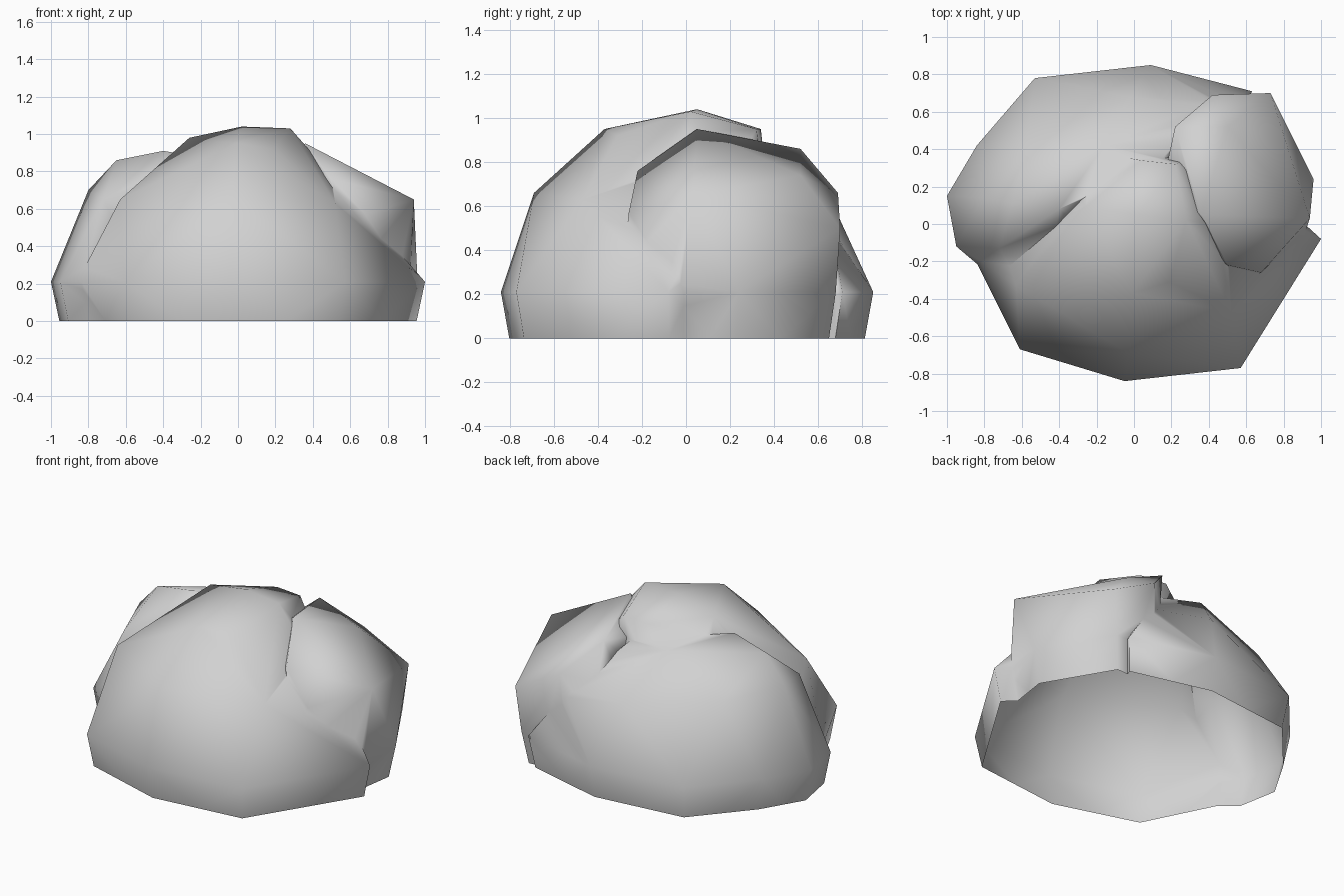
import bpy
import bmesh
from math import radians
from mathutils import Vector

default_cube = bpy.data.objects.get("Cube")
if default_cube:
    bpy.data.objects.remove(default_cube, do_unlink=True)

WAIST = 0.21      # height of the widest ring
FOOT_TAPER = 0.91  # inward taper of the buried foot

stone = bpy.data.materials.new("light_grey_stone")
stone.use_nodes = True
stone.diffuse_color = (0.64, 0.64, 0.64, 1)
stone.node_tree.nodes["Principled BSDF"].inputs["Base Color"].default_value = stone.diffuse_color


def make_lobe(name, waist, upper):
    """Convex boulder: a waist outline, a tapered foot below it and upper corners."""
    bm = bmesh.new()
    for x, y in waist:
        bm.verts.new((x, y, WAIST))
        bm.verts.new((x * FOOT_TAPER, y * FOOT_TAPER, -WAIST))
    for corner in upper:
        bm.verts.new(corner)
    hull = bmesh.ops.convex_hull(bm, input=bm.verts[:])
    unused = {g for g in hull["geom_interior"] + hull["geom_unused"]
              if isinstance(g, bmesh.types.BMVert)}
    bmesh.ops.delete(bm, geom=list(unused), context="VERTS")
    bmesh.ops.recalc_face_normals(bm, faces=bm.faces[:])
    mesh = bpy.data.meshes.new(name)
    bm.to_mesh(mesh)
    bm.free()
    mesh.materials.append(stone)
    lobe = bpy.data.objects.new(name, mesh)
    bpy.context.collection.objects.link(lobe)
    return lobe


# Main lobe: front and crown
rock = make_lobe(
    "rock",
    [(-.86, -.17), (-.61, -.67), (-.05, -.84), (.57, -.77), (1, -.08), (.45, .42), (-.4, .42)],
    [(-.63, -.33, .65), (-.03, -.69, .66), (.52, -.47, .63), (-.01, -.37, .95),
     (.19, -.31, .92), (-.26, .09, .98), (.02, .05, 1.04), (.28, .02, 1.03),
     (.22, .32, .95), (.04, .34, .95)])

# Left lobe
left_lobe = make_lobe(
    "left_lobe",
    [(.92, -.03), (.96, .24), (.7, .68), (.4, .66), (.2, 0), (.6, -.3)],
    [(.94, .03, .65), (.73, .7, .5), (.5, .52, .74), (.42, .69, .66), (.22, .52, .86),
     (.68, -.26, .57), (.5, -.22, .76), (.36, .05, .95), (.15, .2, .8)])

# Back lobe, wrapping round to the right side
back_lobe = make_lobe(
    "back_lobe",
    [(-.5, -.5), (-.95, -.12), (-1, .15), (-.84, .42), (-.53, .78), (.09, .85),
     (.63, .71), (.3, -.2)],
    [(-.72, -.13, .65), (-.8, .14, .7), (-.65, .11, .86), (-.4, .08, .91), (-.16, .42, .86),
     (-.57, .45, .65), (-.02, .68, .58), (.42, .66, .5), (.15, .35, .82)])

# Fuse the lobes into one skin
bpy.context.view_layer.objects.active = rock
for lobe in (left_lobe, back_lobe):
    union = rock.modifiers.new("fuse", "BOOLEAN")
    union.operation = "UNION"
    union.solver = "EXACT"
    union.object = lobe
    bpy.ops.object.modifier_apply(modifier=union.name)
    bpy.data.objects.remove(lobe, do_unlink=True)

# Trim at the ground and leave the underside open
bm = bmesh.new()
bm.from_mesh(rock.data)
bmesh.ops.bisect_plane(bm, geom=bm.verts[:] + bm.edges[:] + bm.faces[:],
                       plane_co=Vector(), plane_no=Vector((0, 0, 1)), clear_inner=True)
bmesh.ops.remove_doubles(bm, verts=bm.verts[:], dist=0.01)
bmesh.ops.triangulate(bm, faces=bm.faces[:])
bm.to_mesh(rock.data)
bm.free()

# Soft shading with only the steepest steps kept crisp
for obj in bpy.context.selected_objects:
    obj.select_set(False)
rock.select_set(True)
bpy.context.view_layer.objects.active = rock
bpy.ops.object.shade_smooth_by_angle(angle=radians(80))
